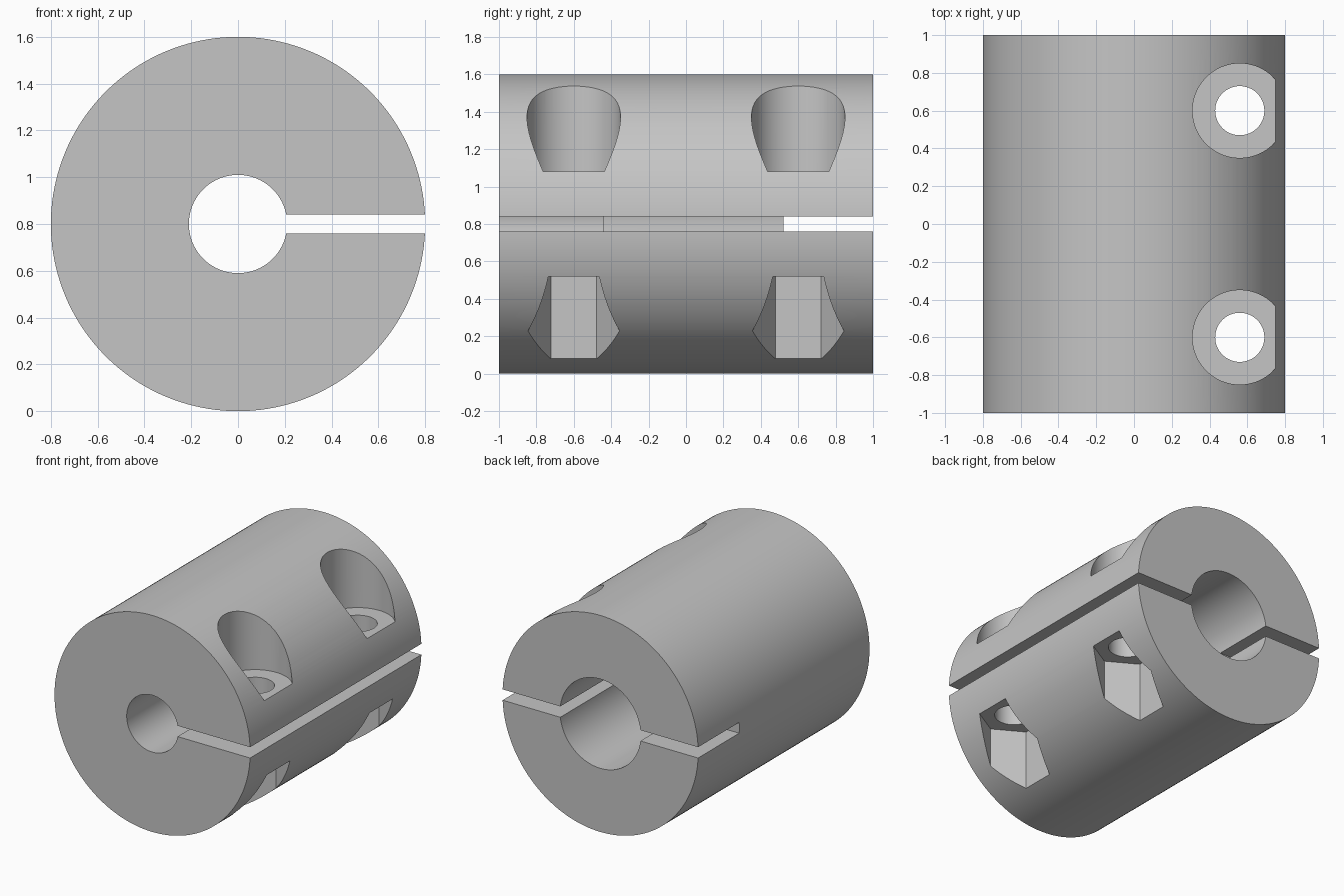
import bpy, math

if "Cube" in bpy.data.objects:
    bpy.data.objects.remove(bpy.data.objects["Cube"])

grey = bpy.data.materials.new("plain_grey")
grey.diffuse_color = (0.56, 0.56, 0.56, 1)
grey.use_nodes = True
grey.node_tree.nodes["Principled BSDF"].inputs["Base Color"].default_value = grey.diffuse_color

MID = 0.8                      # height of the shaft axis
SCREW_X, SCREW_Y = 0.56, 0.6   # clamp screw positions


def cylinder(name, radius, start, end, axis, centre, sides=96, turn=0.0):
    """Cylinder from start to end along Y or Z; centre gives the other two coordinates."""
    mid = (start + end) / 2
    if axis == "Y":
        loc, rot = (centre[0], mid, centre[1]), (math.pi / 2, 0, 0)
    else:
        loc, rot = (centre[0], centre[1], mid), (0, 0, turn)
    bpy.ops.mesh.primitive_cylinder_add(vertices=sides, radius=radius, depth=end - start,
                                        location=loc, rotation=rot)
    obj = bpy.context.object
    obj.name = name
    return obj


def box(name, low, high):
    bpy.ops.mesh.primitive_cube_add(size=1, location=[(a + b) / 2 for a, b in zip(low, high)])
    obj = bpy.context.object
    obj.name = name
    obj.scale = [b - a for a, b in zip(low, high)]
    return obj


# Clamp body
body = cylinder("coupling_body", 0.8, -1, 1, "Y", (0, MID), 160)
body.data.materials.append(grey)

# Stepped shaft bore and clamping slots
cutters = [
    cylinder("small_bore_cutter", 0.21, -1.1, 0, "Y", (0, MID)),
    cylinder("large_bore_cutter", 0.33, -0.44, 1.1, "Y", (0, MID)),
    box("long_slot_cutter", (0, -1.1, MID - 0.04), (1, 1.1, MID + 0.04)),
    box("short_slot_cutter", (-1, 0.52, MID - 0.04), (0, 1.1, MID + 0.04)),
]

# Screw holes with round head recesses above and hexagonal nut recesses below
for side in (-1, 1):
    at = (SCREW_X, side * SCREW_Y)
    cutters += [
        cylinder("screw_hole_cutter", 0.13, 0.3, 1.3, "Z", at, 64),
        cylinder("head_recess_cutter", 0.25, 1.08, 1.8, "Z", at, 96),
        cylinder("nut_recess_cutter", 0.245, -0.2, 0.52, "Z", at, 6),
    ]

bpy.context.view_layer.update()
for cutter in cutters:
    cutter.data.materials.append(grey)
    cutter.hide_render = True
    cut = body.modifiers.new(cutter.name, "BOOLEAN")
    cut.operation = "DIFFERENCE"
    cut.solver = "EXACT"
    cut.object = cutter

bpy.ops.object.select_all(action="DESELECT")
body.select_set(True)
bpy.context.view_layer.objects.active = body
for cut in list(body.modifiers):
    bpy.ops.object.modifier_apply(modifier=cut.name)
for cutter in cutters:
    bpy.data.objects.remove(cutter)

bpy.ops.object.shade_smooth_by_angle(angle=math.radians(30))
